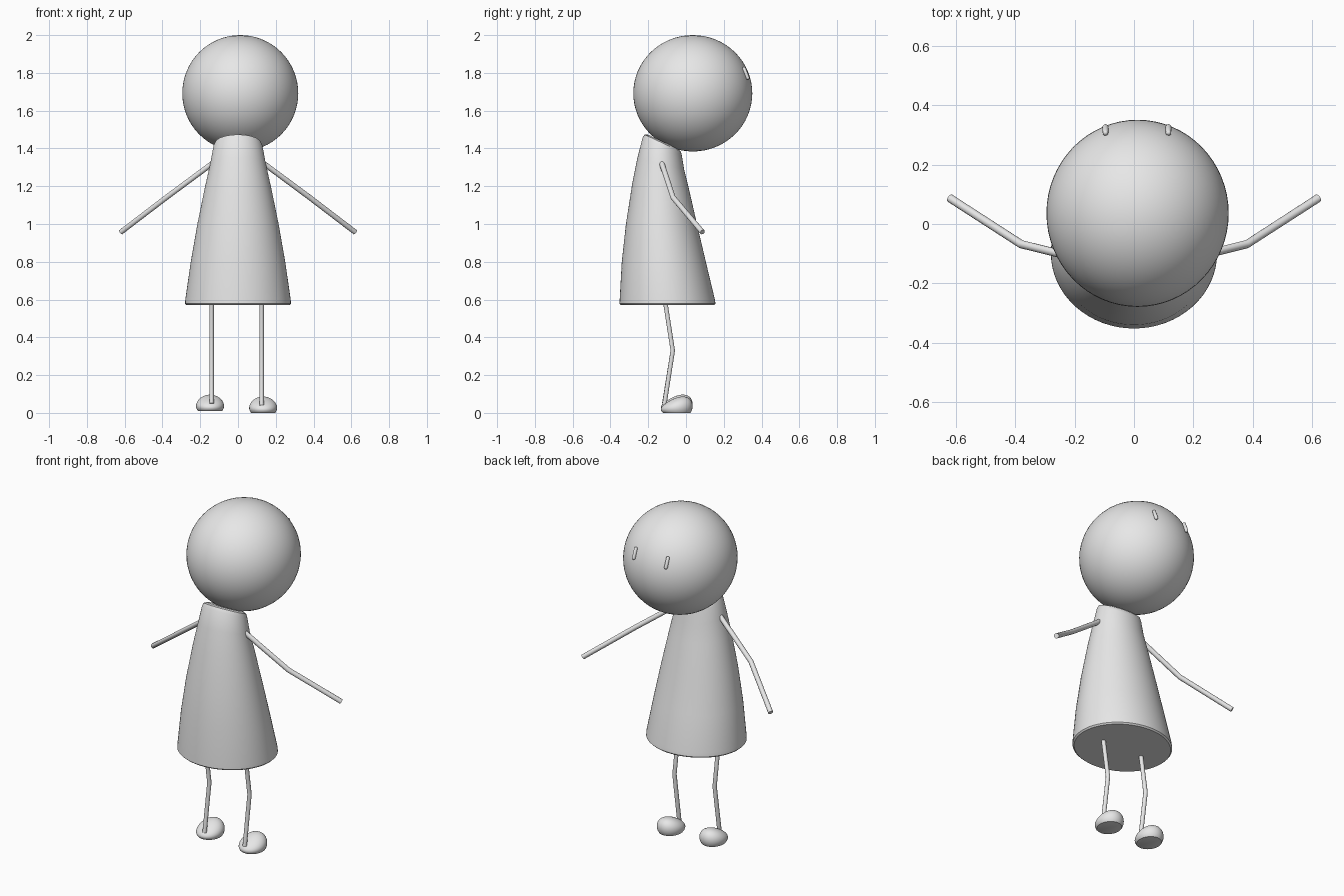
import bpy, bmesh, math
from mathutils import Vector, Matrix

cube = bpy.data.objects.get("Cube")
if cube:
    bpy.data.objects.remove(cube, do_unlink=True)

grey = bpy.data.materials.new("plain grey")
grey.use_nodes = True
GREY = (0.8, 0.8, 0.8, 1)
grey.diffuse_color = GREY
grey.node_tree.nodes["Principled BSDF"].inputs["Base Color"].default_value = GREY


def finish(name, bm, angle=40):
    """Turn a bmesh into a smooth grey object."""
    bmesh.ops.recalc_face_normals(bm, faces=bm.faces)
    mesh = bpy.data.meshes.new(name)
    bm.to_mesh(mesh)
    bm.free()
    mesh.materials.append(grey)
    obj = bpy.data.objects.new(name, mesh)
    bpy.context.collection.objects.link(obj)
    bpy.ops.object.select_all(action="DESELECT")
    obj.select_set(True)
    bpy.context.view_layer.objects.active = obj
    bpy.ops.object.shade_smooth_by_angle(angle=math.radians(angle))
    return obj


def ellipsoid(name, centre, radii, segments=64, rings=32):
    bm = bmesh.new()
    bmesh.ops.create_uvsphere(bm, u_segments=segments, v_segments=rings, radius=1)
    bmesh.ops.transform(bm, matrix=Matrix.Translation(centre) @ Matrix.Diagonal((*radii, 1)),
                        verts=bm.verts)
    return finish(name, bm)


def tube(name, points, radius, sides=12):
    """Sweep a round section along a bent path, with flat ends."""
    pts = [Vector(p) for p in points]
    bm = bmesh.new()
    loops = []
    for i, p in enumerate(pts):
        along = (pts[min(i + 1, len(pts) - 1)] - pts[max(i - 1, 0)]).normalized()
        u = along.cross(Vector((1, 0.3, 0))).normalized()
        v = along.cross(u)
        loops.append([bm.verts.new(p + radius * (math.cos(a) * u + math.sin(a) * v))
                      for a in (math.tau * k / sides for k in range(sides))])
    for a, b in zip(loops, loops[1:]):
        for k in range(sides):
            bm.faces.new((a[k], a[k - 1], b[k - 1], b[k]))
    bm.faces.new(loops[0])
    bm.faces.new(loops[-1])
    return finish(name, bm)


# Dress: oval rings (height, half width, back y, face y, tilt)
RINGS = [
    (0.57, 0.272, -0.343, 0.148, 0), (0.578, 0.28, -0.352, 0.156, 0),
    (0.60, 0.279, -0.351, 0.153, 0), (0.80, 0.25, -0.34, 0.105, 0),
    (1.00, 0.215, -0.318, 0.058, 0), (1.20, 0.174, -0.285, 0.015, -0.08),
    (1.32, 0.147, -0.257, -0.01, -0.25), (1.41, 0.13, -0.23, -0.022, -0.45),
    (1.428, 0.122, -0.219, -0.027, -0.47), (1.436, 0.10, -0.20, -0.045, -0.47),
]
SIDES = 64
bm = bmesh.new()
loops = []
for z, half, back, face, tilt in RINGS:
    mid, depth = (back + face) / 2, (face - back) / 2
    loop = []
    for k in range(SIDES):
        a = math.tau * k / SIDES
        dy = depth * math.sin(a)
        loop.append(bm.verts.new((half * math.cos(a), mid + dy, z + tilt * dy)))
    loops.append(loop)
for a, b in zip(loops, loops[1:]):
    for k in range(SIDES):
        bm.faces.new((a[k], a[k - 1], b[k - 1], b[k]))
bm.faces.new(loops[0])
bm.faces.new(loops[-1])
finish("dress", bm)

# Head
ellipsoid("head", (0.012, 0.036, 1.692), (0.307, 0.315, 0.308))

for side, s in (("left", 1), ("right", -1)):
    # Arm
    tube(side + "_arm", [(s * 0.13, -0.13, 1.325), (s * 0.38, -0.068, 1.14),
                         (s * 0.62, 0.087, 0.957)], 0.014)

    # Leg and foot
    x = 0.125 if s > 0 else -0.14
    base = 0.0 if s > 0 else 0.01
    tube(side + "_leg", [(x, -0.112, 0.60), (x, -0.07, 0.33), (x, -0.115, 0.04 + base)], 0.012)

    # Foot: rounded bean, cut flat below and sloping down to the heel
    bm = bmesh.new()
    bmesh.ops.create_uvsphere(bm, u_segments=32, v_segments=20, radius=1)
    bmesh.ops.bisect_plane(bm, geom=bm.verts[:] + bm.edges[:] + bm.faces[:],
                           plane_co=(0, 0, -0.5), plane_no=(0, 0, -1), clear_outer=True)
    bmesh.ops.holes_fill(bm, edges=[e for e in bm.edges if e.is_boundary])
    for v in bm.verts:
        lift = v.co.z + 0.5
        v.co = (x + 0.008 * s + 0.074 * v.co.x, -0.049 + 0.084 * v.co.y,
                base + lift * (0.054 + 0.018 * v.co.y))
    finish(side + "_foot", bm)

    # Eye: a short rounded peg lying on the face
    ex = 0.116 if s > 0 else -0.096
    eye = ellipsoid(side + "_eye", (0, 0, 0), (0.01, 0.01, 0.01), 16, 8)
    for v in eye.data.vertices:
        v.co.z += 0.026 if v.co.z > 0 else -0.026
    eye.location = (ex, 0.317, 1.798)
    eye.rotation_euler.x = math.radians(21)
